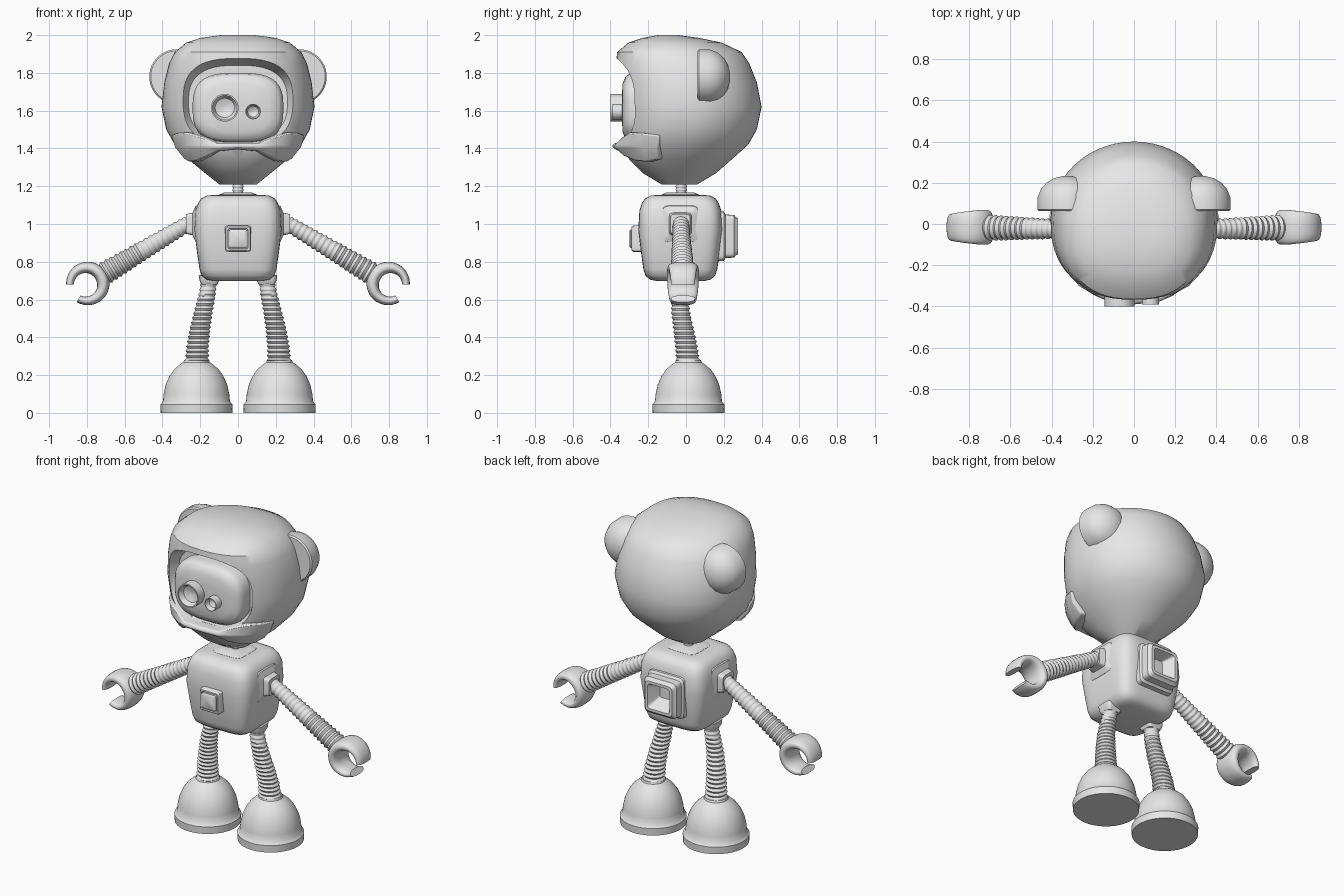
import bpy, bmesh, math
from mathutils import Vector

cube = bpy.data.objects.get("Cube")
if cube:
    bpy.data.objects.remove(cube, do_unlink=True)

grey = bpy.data.materials.new("light_grey")
grey.use_nodes = True
grey.diffuse_color = (0.8, 0.8, 0.8, 1)
grey.node_tree.nodes["Principled BSDF"].inputs["Base Color"].default_value = (0.8, 0.8, 0.8, 1)

X, Y, Z = Vector((1, 0, 0)), Vector((0, 1, 0)), Vector((0, 0, 1))


def spow(c, n):
    return math.copysign(abs(c) ** (2 / n), c)


def ring(center, u, v, a, b, n=2, count=40):
    """Superellipse of half sizes a, b in the plane u, v."""
    angles = [2 * math.pi * (i + 0.5) / count for i in range(count)]
    return [Vector(center) + u * a * spow(math.cos(t), n) + v * b * spow(math.sin(t), n)
            for t in angles]


def finish(ob, angle=38):
    bpy.ops.object.select_all(action='DESELECT')
    ob.select_set(True)
    bpy.context.view_layer.objects.active = ob
    bpy.ops.object.shade_smooth_by_angle(angle=math.radians(angle))


def loft(name, rings, mirror=False, angle=38):
    """Skin a closed solid over a row of rings."""
    bm = bmesh.new()
    rows = [[bm.verts.new(p) for p in r] for r in rings]
    n = len(rows[0])
    for a, b in zip(rows, rows[1:]):
        for i in range(n):
            bm.faces.new((a[i], a[(i + 1) % n], b[(i + 1) % n], b[i]))
    bm.faces.new(rows[0])
    bm.faces.new(rows[-1])
    bmesh.ops.recalc_face_normals(bm, faces=bm.faces)
    me = bpy.data.meshes.new(name)
    bm.to_mesh(me)
    bm.free()
    me.materials.append(grey)
    ob = bpy.data.objects.new(name, me)
    bpy.context.collection.objects.link(ob)
    finish(ob, angle)
    if mirror:
        ob.modifiers.new("Mirror", 'MIRROR').use_mirror_merge = False
    return ob


def bellows(name, path, r0, r1, folds, u, v, mirror=False):
    """Ribbed tube along a path, widening from r0 to r1."""
    path = [Vector(p) for p in path]
    rings, steps = [], folds * 4
    for i in range(steps + 1):
        t = i / steps
        s = min(t * (len(path) - 1), len(path) - 1.001)
        k = int(s)
        p = path[k].lerp(path[k + 1], s - k)
        r = (r0 + (r1 - r0) * t) * (0.94 + 0.08 * math.sin(i * math.pi / 2))
        rings.append(ring(p, u, v, r, r, count=20))
    return loft(name, rings, mirror, 60)


# Head shell: squarer front half, round back half
def head_ring(z, w, front, back):
    mid, depth = (front + back) / 2, (back - front) / 2
    pts = []
    for i in range(56):
        t = 2 * math.pi * i / 56
        n = 2.0 if math.sin(t) > 0 else 2.4
        pts.append(Vector((w * spow(math.cos(t), n), mid + depth * spow(math.sin(t), n), z)))
    return pts


head_levels = [
    (1.21, 0.10, -0.13, 0.06), (1.27, 0.175, -0.23, 0.16), (1.34, 0.26, -0.30, 0.24),
    (1.42, 0.335, -0.345, 0.33), (1.5, 0.38, -0.35, 0.375), (1.62, 0.405, -0.355, 0.40),
    (1.75, 0.39, -0.365, 0.375), (1.85, 0.365, -0.37, 0.335), (1.91, 0.335, -0.365, 0.295),
    (1.96, 0.275, -0.305, 0.19), (1.985, 0.2, -0.23, 0.07), (2.0, 0.09, -0.15, -0.04)]
head = loft("head_shell", [head_ring(*l) for l in head_levels])

# Face opening, flaring outwards
cutter = loft("face_cutter", [ring((0, y, 1.645), X, Z, a, b, 2.7, 56) for y, a, b in
                              [(-0.5, 0.41, 0.265), (-0.36, 0.34, 0.23), (-0.22, 0.262, 0.195)]])
cutter.hide_render = True
cut = head.modifiers.new("Opening", 'BOOLEAN')
cut.operation, cut.solver, cut.object = 'DIFFERENCE', 'EXACT', cutter
bpy.context.view_layer.objects.active = head
bpy.ops.object.modifier_apply(modifier="Opening")
bpy.data.objects.remove(cutter, do_unlink=True)
finish(head, 32)

# Face panel with two hollow lens tubes
loft("face_panel", [ring((0, y, 1.615), X, Z, 0.24 * s, 0.185 * s, 3, 48) for y, s in
                    [(-0.18, 1), (-0.27, 1), (-0.3, 0.97), (-0.32, 0.9), (-0.335, 0.7), (-0.34, 0.35)]])
for name, x, z, r, tip in [("large_eye", -0.07, 1.615, 0.073, -0.4),
                           ("small_eye", 0.08, 1.595, 0.041, -0.39)]:
    loft(name, [ring((x, y, z), X, Z, r * s, r * s, count=32) for y, s in
                [(-0.28, 1), (tip, 1), (tip, 0.9), (tip + 0.03, 0.7), (tip + 0.045, 0.2)]])

# Chin guard: top and bottom edge points from the centre to the side
edges = [((0, -0.375, 1.43), (0, -0.375, 1.395)), ((0.12, -0.37, 1.43), (0.11, -0.355, 1.385)),
         ((0.19, -0.34, 1.46), (0.16, -0.33, 1.36)), ((0.27, -0.30, 1.485), (0.22, -0.27, 1.335)),
         ((0.33, -0.22, 1.48), (0.26, -0.21, 1.33)), ((0.355, -0.14, 1.47), (0.285, -0.14, 1.345))]


def guard_ring(top, bottom, side):
    def at(p, s):
        return Vector((p[0] * s * side, p[1] * s, p[2]))
    mid = (Vector(top) + Vector(bottom)) / 2
    return [at(top, 1), at(mid, 1.05), at(bottom, 1), at(bottom, 0.82), at(top, 0.82)]


guard = loft("chin_guard", [guard_ring(t, b, -1) for t, b in reversed(edges[1:])] +
             [guard_ring(t, b, 1) for t, b in edges])
bevel = guard.modifiers.new("Bevel", 'BEVEL')
bevel.width, bevel.segments = 0.008, 2

# Ears: flat in front, domed behind
loft("ear", [ring((0.325, y, 1.78), X, Z, r, r, 2, 36) for y, r in
             [(0.062, 0.137), (0.07, 0.145), (0.13, 0.143), (0.17, 0.127),
              (0.2, 0.1), (0.222, 0.065), (0.233, 0.02)]], True)

# Neck and collar
bellows("neck", [(0, -0.025, 1.14), (0, -0.025, 1.23)], 0.03, 0.03, 5, X, Y)
loft("collar", [ring((0, -0.03, z), X, Y, a, a, 5) for z, a in
                [(1.13, 0.105), (1.155, 0.1), (1.168, 0.07)]])

# Body: rounded box
loft("body", [ring((0, -0.03, z), X, Y, a, a * 0.96, 5, 56) for z, a in
              [(0.698, 0.13), (0.705, 0.165), (0.725, 0.192), (0.76, 0.204), (0.85, 0.217),
               (0.97, 0.232), (1.07, 0.226), (1.11, 0.212), (1.135, 0.195), (1.15, 0.165),
               (1.154, 0.13)]])

# Chest button with raised pad
loft("button_frame", [ring((0, y, 0.922), X, Z, a, a, 12) for y, a in
                      [(-0.22, 0.069), (-0.28, 0.069), (-0.288, 0.063), (-0.288, 0.054), (-0.275, 0.052)]])
loft("button_pad", [ring((0, y, 0.922), X, Z, a, a, 8) for y, a in
                    [(-0.25, 0.05), (-0.293, 0.05), (-0.3, 0.04)]])

# Backpack: stepped plate with a funnel-shaped recess
loft("backpack", [ring((0, y, z), X, Z, a, b, 9) for y, z, a, b in
                  [(0.15, 0.935, 0.13, 0.135), (0.2, 0.935, 0.125, 0.13), (0.21, 0.935, 0.115, 0.115),
                   (0.255, 0.935, 0.112, 0.113), (0.265, 0.935, 0.1, 0.1), (0.275, 0.935, 0.095, 0.095),
                   (0.275, 0.935, 0.078, 0.078), (0.205, 0.95, 0.04, 0.04)]])

# Shoulders, arms and claw hands
loft("shoulder", [ring((x, -0.03, 1.0), Y, Z, a, a, 7) for x, a in
                  [(0.18, 0.11), (0.225, 0.095), (0.24, 0.06), (0.275, 0.052)]], True)
start, end = Vector((0.26, -0.027, 1.005)), Vector((0.715, -0.018, 0.733))
arm_dir = (end - start).normalized()
bellows("arm", [start, end], 0.042, 0.063, 18, Y, arm_dir.cross(Y).normalized(), True)

rings = []
for i in range(33):
    a = math.radians(28 + 304 * i / 32)
    k = (1 - math.cos(a)) / 2
    t = a - math.radians(31)
    out = Vector((math.cos(t), 0, math.sin(t)))
    half = 0.02 + 0.014 * k
    rings.append(ring(Vector((0.795, -0.016, 0.685)) + out * (0.115 - half),
                      out, Y, half, 0.062 + 0.023 * k, 2.5, 24))
loft("claw_hand", rings, True, 50)

# Legs with hip cuffs, and bell-shaped feet
loft("hip_cuff", [ring((0.152, -0.03, z), X, Y, a, a, 5, 32) for z, a in
                  [(0.73, 0.055), (0.7, 0.052), (0.68, 0.042)]], True)
bellows("leg", [(0.15, -0.03, 0.71), (0.165, -0.033, 0.62), (0.185, -0.028, 0.53),
                (0.202, -0.012, 0.44), (0.214, 0.002, 0.35), (0.218, 0.012, 0.26)],
        0.042, 0.066, 18, X, Y, True)
loft("foot", [ring((0.22, 0.013, z), X, Y, r, r, 2, 48) for z, r in
              [(0, 0.19), (0.045, 0.192), (0.06, 0.178), (0.1, 0.174), (0.15, 0.163),
               (0.195, 0.143), (0.23, 0.118), (0.255, 0.09), (0.268, 0.07), (0.28, 0.066)]], True)
